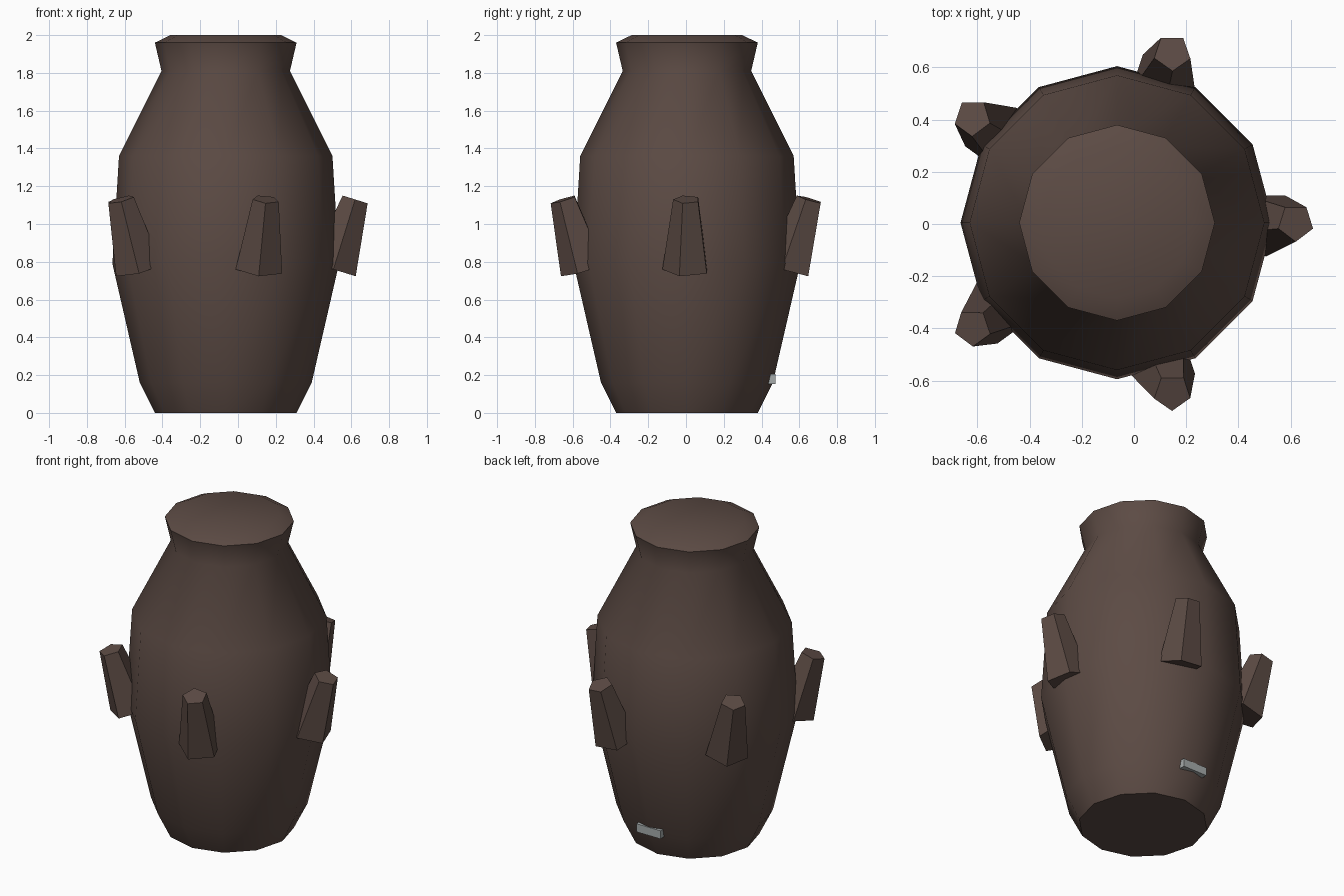
import bpy, bmesh, math
from mathutils import Vector, Matrix

if "Cube" in bpy.data.objects:
    bpy.data.objects.remove(bpy.data.objects["Cube"], do_unlink=True)

CENTRE = Vector((-0.065, 0.005, 0))


def material(name, rgb):
    m = bpy.data.materials.new(name)
    m.use_nodes = True
    m.diffuse_color = (*rgb, 1)
    m.node_tree.nodes["Principled BSDF"].inputs["Base Color"].default_value = (*rgb, 1)
    return m


def finish(name, bm, mat):
    bmesh.ops.recalc_face_normals(bm, faces=bm.faces)
    mesh = bpy.data.meshes.new(name)
    bm.to_mesh(mesh)
    bm.free()
    mesh.materials.append(mat)
    obj = bpy.data.objects.new(name, mesh)
    bpy.context.collection.objects.link(obj)
    return obj


def loft(bm, rings):
    """Skin a list of vertex rings and cap both ends."""
    n = len(rings[0])
    for low, high in zip(rings, rings[1:]):
        for i in range(n):
            j = (i + 1) % n
            bm.faces.new((low[i], low[j], high[j], high[i]))
    bm.faces.new(rings[0][::-1])
    bm.faces.new(rings[-1])


brown = material("dark brown clay", (0.107, 0.070, 0.058))
grey = material("light grey metal", (0.38, 0.41, 0.41))

# Jar body: twelve-sided turned profile (radius, height)
profile = [(0.375, 0), (0.455, 0.16), (0.60, 0.79), (0.565, 1.36),
           (0.34, 1.81), (0.375, 1.96), (0.293, 2.0)]
bm = bmesh.new()
SIDES = 12
rings = []
for radius, z in profile:
    rings.append([bm.verts.new(CENTRE + Vector((radius * math.cos(math.tau * k / SIDES),
                                                radius * math.sin(math.tau * k / SIDES), z)))
                  for k in range(SIDES)])
loft(bm, rings)
body = finish("jar_body", bm, brown)
bpy.context.view_layer.objects.active = body
body.select_set(True)
bpy.ops.object.shade_smooth_by_angle(angle=math.radians(50))
body.select_set(False)

# Five tapered pentagonal lugs, leaning outward around the belly
lean = Vector((0.115, 0, 0.37))
tilt = Matrix.Rotation(math.atan2(lean.x, lean.z), 3, 'Y')
foot = Vector((0.57, 0, 0.76))
for k in range(5):
    turn = Matrix.Rotation(math.tau * k / 5, 3, 'Z')
    bm = bmesh.new()
    rings = []
    for base, radius in ((foot, 0.13), (foot + lean, 0.073)):
        ring = []
        for i in range(5):
            a = math.tau * i / 5 - math.pi / 2
            corner = tilt @ Vector((radius * math.cos(a), radius * math.sin(a), 0))
            ring.append(bm.verts.new(CENTRE + turn @ (base + corner)))
        rings.append(ring)
    loft(bm, rings)
    finish(f"lug_{k + 1}", bm, brown)

# Small metal tag low on the back
bm = bmesh.new()
bmesh.ops.create_cube(bm, size=1)
bmesh.ops.scale(bm, vec=(0.17, 0.038, 0.052), verts=bm.verts)
bmesh.ops.translate(bm, vec=(CENTRE.x, 0.454, 0.18), verts=bm.verts)
finish("back_tag", bm, grey)
